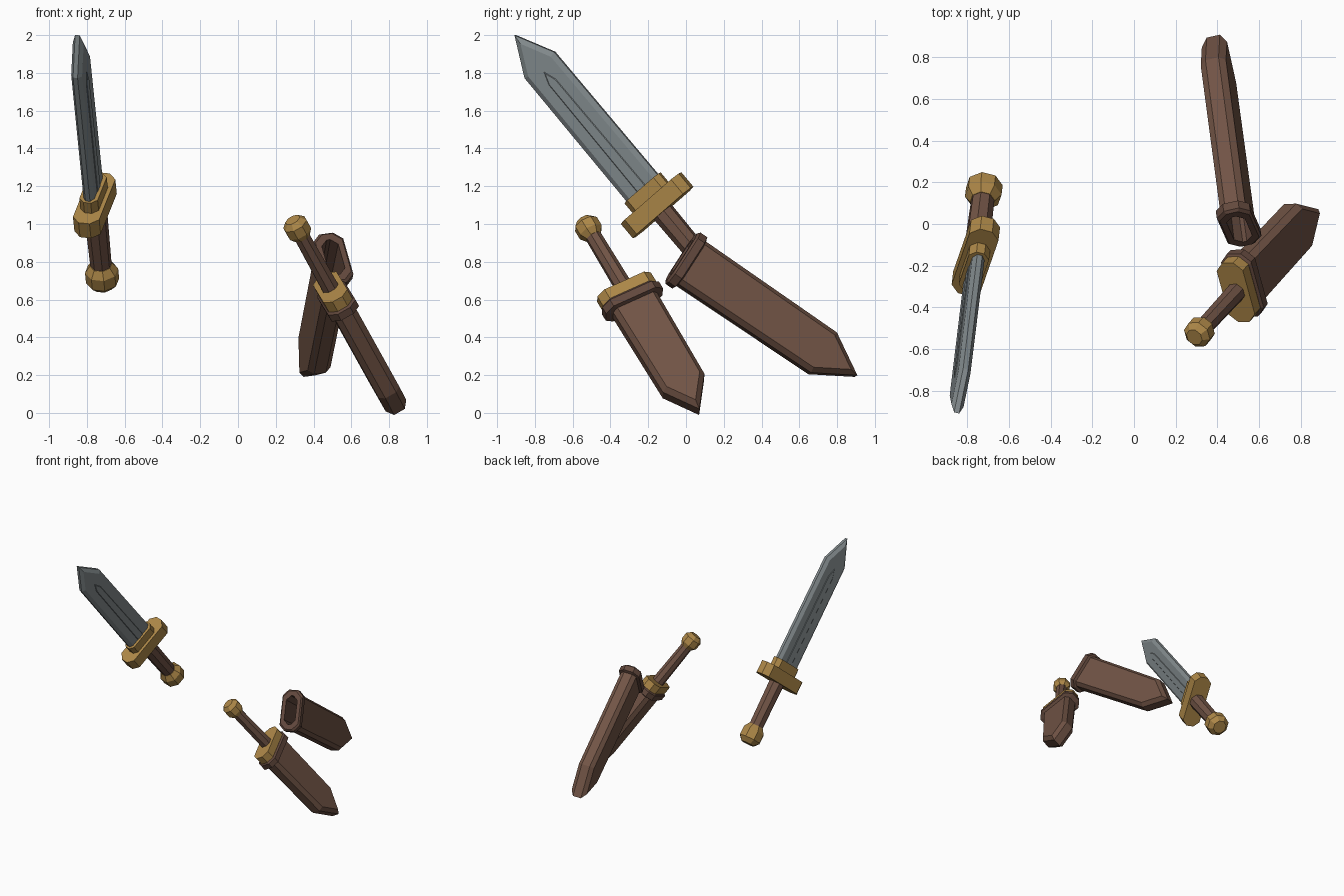
import bpy
from mathutils import Vector, Matrix

if "Cube" in bpy.data.objects:
    bpy.data.objects.remove(bpy.data.objects["Cube"])


def material(name, rgb, metallic=0.0):
    m = bpy.data.materials.new(name)
    m.use_nodes = True
    m.diffuse_color = (*rgb, 1)
    bsdf = m.node_tree.nodes["Principled BSDF"]
    bsdf.inputs["Base Color"].default_value = (*rgb, 1)
    bsdf.inputs["Roughness"].default_value = 0.7
    return m


STEEL = material("grey steel", (0.22, 0.25, 0.26))
BRASS = material("aged brass", (0.42, 0.245, 0.065))
LEATHER = material("brown leather", (0.165, 0.088, 0.06))
DARK = material("dark leather", (0.125, 0.066, 0.047))


def frame(origin, tip, wide):
    """Local z runs origin to tip, local x along the wide side."""
    o = Vector(origin)
    z = Vector(tip) - o
    length = z.length
    z.normalize()
    x = Vector(wide)
    x = (x - z * x.dot(z)).normalized()
    y = z.cross(x)
    rot = Matrix((x, y, z)).transposed().to_4x4()
    return Matrix.Translation(o) @ rot, length


def loft(name, rings, mat, place, start=True, end=True, closed=True):
    """Skin a list of equal point rings."""
    n = len(rings[0])
    verts = [p for r in rings for p in r]
    faces = []
    for k in range(len(rings) - 1):
        a, b = k * n, (k + 1) * n
        for i in range(n if closed else n - 1):
            j = (i + 1) % n
            faces.append((a + i, a + j, b + j, b + i))
    if start:
        faces.append(tuple(reversed(range(n))))
    if end:
        faces.append(tuple(range(len(verts) - n, len(verts))))
    mesh = bpy.data.meshes.new(name)
    mesh.from_pydata(verts, [], faces)
    mesh.materials.append(mat)
    ob = bpy.data.objects.new(name, mesh)
    ob.matrix_world = place
    bpy.context.collection.objects.link(ob)
    return ob


def octagon(z, hx, hy, c):
    """Rectangle with cut corners at height z."""
    return [(hx, c - hy, z), (hx, hy - c, z), (hx - c, hy, z), (c - hx, hy, z),
            (-hx, hy - c, z), (-hx, c - hy, z), (c - hx, -hy, z), (hx - c, -hy, z)]


def round_ring(z, r):
    return octagon(z, r, r, 0.586 * r)


def pointed_slab(name, mat, place, z0, z1, w0, w1, tip, thick, edge, bevel):
    """Flat pointed body with bevelled sides, open at the hidden base."""
    def outline(c, y):
        apex = z1 - c * ((w1 ** 2 + tip ** 2) ** 0.5) / w1
        s = z1 - tip - 0.3 * c
        return [(c - w0, y, z0), (c - w1, y, s), (0, y, apex),
                (w1 - c, y, s), (w0 - c, y, z0)]
    rings = [outline(bevel, -thick / 2), outline(0, -edge / 2),
             outline(0, edge / 2), outline(bevel, thick / 2)]
    return loft(name, rings, mat, place, closed=False)


def hilt(prefix, place, k, guard_z, guard_half, guard_thick):
    """Pommel, grip and crossguard; k scales the round parts."""
    loft(prefix + "_pommel", [round_ring(z * k, r * k) for z, r in
         ((-0.078, 0.05), (-0.04, 0.082), (0.03, 0.082), (0.072, 0.055))], BRASS, place)
    loft(prefix + "_grip", [round_ring(0.03, 0.052 * k), round_ring(guard_z, 0.058 * k)],
         LEATHER, place)
    g = guard_thick / 2
    loft(prefix + "_guard", [octagon(guard_z + s * g, guard_half, 0.072, 0.042)
         for s in (-1, 1)], BRASS, place)


def scabbard(prefix, place, length, half, tip, collar_half):
    """Pointed leather body with a raised, hollow mouth band."""
    pointed_slab(prefix + "_body", LEATHER, place, 0.03, length, half, half - 0.008,
                 tip, 0.125, 0.065, 0.025)
    loft(prefix + "_mouth_band", [
        octagon(length * 0.6, 0.09, 0.035, 0.025), octagon(0, 0.112, 0.045, 0.035),
        octagon(0, collar_half - 0.012, 0.073, 0.045), octagon(0.012, collar_half, 0.083, 0.045),
        octagon(0.055, collar_half, 0.083, 0.045), octagon(0.067, half - 0.01, 0.055, 0.03)],
        DARK, place, end=False)


# Drawn sword
place, length = frame((-0.72, 0.155, 0.73), (-0.85, -0.905, 2.0), (0.11, 0.315, 0.275))
hilt("drawn_sword", place, 1.0, 0.482, 0.21, 0.1)
loft("drawn_sword_blade_collar", [octagon(z, 0.125, 0.05, 0.03) for z in (0.5, 0.603)],
     BRASS, place)
pointed_slab("drawn_sword_blade", STEEL, place, 0.55, length, 0.112, 0.108,
             0.206, 0.06, 0.025, 0.026)
# Slim raised rib along both blade faces
pointed_slab("drawn_sword_blade_rib", STEEL, place, 0.56, length - 0.25, 0.03, 0.025,
             0.07, 0.066, 0.06, 0.004)

# Sheathed short sword
wide = (-0.08, 0.29, 0.13)
place, length = frame((0.315, -0.515, 0.975), (0.855, 0.07, 0.005), wide)
hilt("sheathed_sword", place, 0.78, 0.433, 0.16, 0.065)
mouth = place @ Matrix.Translation((0, 0, 0.463))
scabbard("sheathed_scabbard", mouth, length - 0.463, 0.132, 0.178, 0.17)

# Empty scabbard
place, length = frame((0.505, -0.025, 0.825), (0.38, 0.9, 0.195), (-0.07, 0.15, 0.26))
scabbard("empty_scabbard", place, length, 0.138, 0.215, 0.16)
